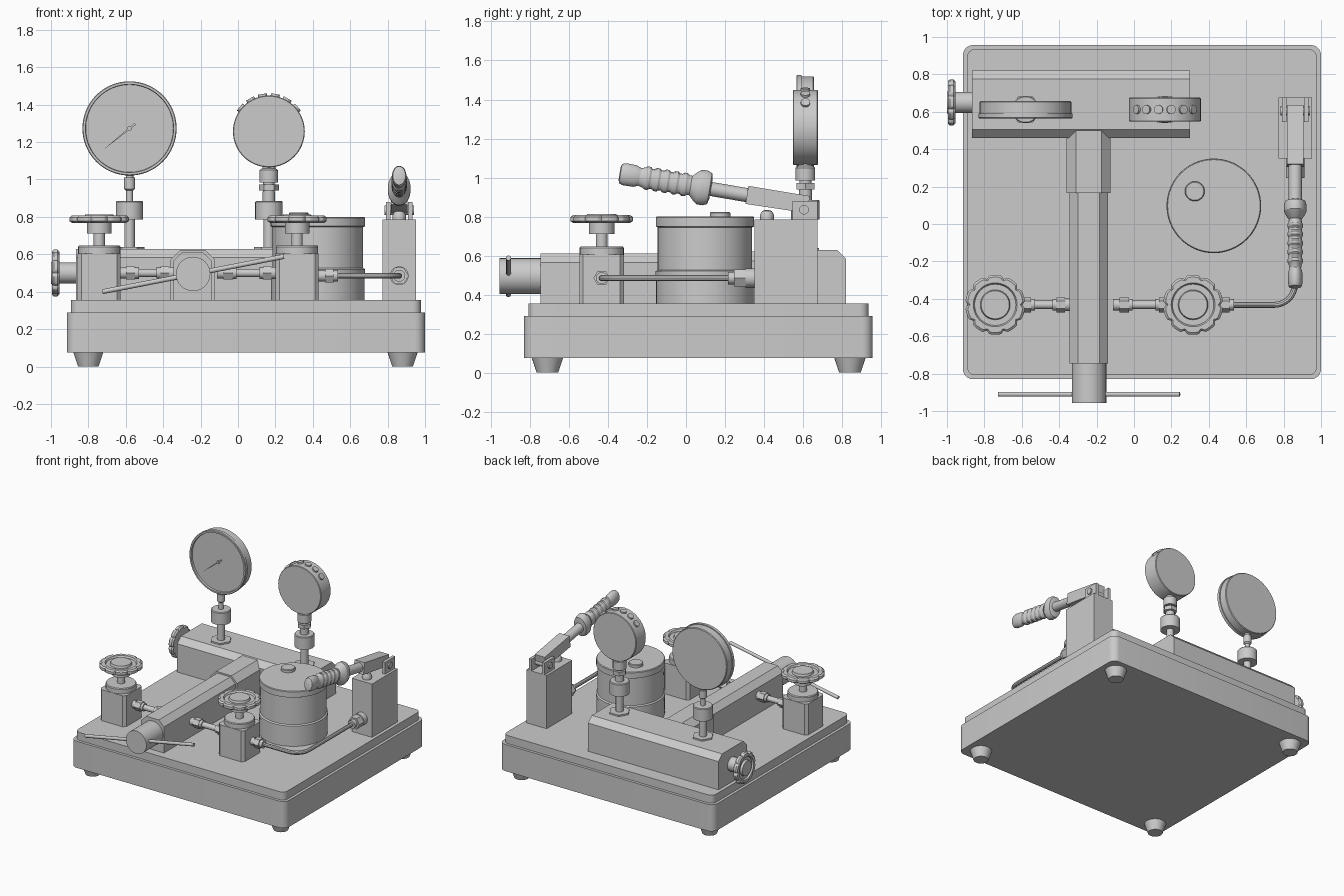
import bpy, bmesh
from math import sin, cos, pi, radians
from mathutils import Vector

if "Cube" in bpy.data.objects:
    bpy.data.objects.remove(bpy.data.objects["Cube"])


def add(name, bm, loc=(0, 0, 0), axis=(0, 0, 1)):
    bmesh.ops.recalc_face_normals(bm, faces=bm.faces)
    me = bpy.data.meshes.new(name)
    bm.to_mesh(me)
    bm.free()
    ob = bpy.data.objects.new(name, me)
    bpy.context.collection.objects.link(ob)
    ob.location = loc
    if tuple(axis) != (0, 0, 1):
        ob.rotation_mode = 'QUATERNION'
        ob.rotation_quaternion = Vector(axis).to_track_quat('Z', 'Y')
    return ob


def loft(name, rings, loc=(0, 0, 0), axis=(0, 0, 1)):
    """Skin a list of point rings and cap both ends."""
    bm = bmesh.new()
    vs = [[bm.verts.new(p) for p in ring] for ring in rings]
    n = len(vs[0])
    for a, b in zip(vs, vs[1:]):
        for i in range(n):
            bm.faces.new((a[i], a[(i + 1) % n], b[(i + 1) % n], b[i]))
    bm.faces.new(vs[0][::-1])
    bm.faces.new(vs[-1])
    return add(name, bm, loc, axis)


def lathe(name, profile, loc, axis=(0, 0, 1), seg=32, mod=lambda r, a: r):
    """Spin (radius, height) pairs around the axis."""
    angs = [2 * pi * i / seg for i in range(seg)]
    return loft(name, [[(mod(r, a) * cos(a), mod(r, a) * sin(a), h) for a in angs]
                       for r, h in profile], loc, axis)


def cyl(name, r, p, q, seg=32):
    d = Vector(q) - Vector(p)
    return lathe(name, [(r, 0), (r, d.length)], p, d.normalized(), seg)


def prism(name, pts, axis, lo, hi):
    """Extrude a 2D outline along x, y or z."""
    f = {'x': lambda u, v, w: (w, u, v), 'y': lambda u, v, w: (u, w, v),
         'z': lambda u, v, w: (u, v, w)}[axis]
    return loft(name, [[f(u, v, w) for u, v in pts] for w in (lo, hi)])


def round_rect(x0, x1, y0, y1, r, n):
    pts = []
    for k, (cx, cy) in enumerate(((x1 - r, y1 - r), (x0 + r, y1 - r),
                                  (x0 + r, y0 + r), (x1 - r, y0 + r))):
        for i in range(n + 1):
            a = pi / 2 * (k + i / n)
            pts.append((cx + r * cos(a), cy + r * sin(a)))
    return pts


def arched(a, b, z0, z1, c):
    return [(a, z0), (b, z0), (b, z1 - c), (b - c, z1), (a + c, z1), (a, z1 - c)]


def box(name, x0, x1, y0, y1, z0, z1):
    return prism(name, [(x0, y0), (x1, y0), (x1, y1), (x0, y1)], 'z', z0, z1)


def handwheel(name, r, loc, axis):
    """Scalloped wheel with a recessed web and raised hub."""
    notch = lambda q, a: q * (1 - 0.09 * max(0, cos(10 * a)) ** 3) if q > 0.85 * r else q
    k = r / 0.16
    lathe(name, [(q * k, h) for q, h in
                 ((.06, 0), (.145, 0), (.16, .01), (.16, .03), (.148, .04), (.117, .04),
                  (.11, .027), (.08, .027), (.075, .045), (.05, .045))],
          loc, axis, 120, notch)


# base and feet
for nm, d, z0, z1 in (('base', 0, .075, .29), ('base_top', .022, .29, .355)):
    prism(nm, round_rect(-.915 + d, 1 - d, -.83 + d, .957 - d, .055 - d / 2, 6), 'z', z0, z1)
for x in (-.80, .88):
    for y in (-.71, .84):
        lathe('foot', [(.055, 0), (.08, .075)], (x, y, 0))

# T-shaped body
prism('cross_body', arched(.46, .82, .355, .628, .045), 'x', -.865, .30)
prism('stem_body', arched(-.345, -.14, .355, .61, .045), 'y', -.745, .18)
prism('stem_neck', arched(-.36, -.125, .355, .622, .05), 'y', .165, .50)

# press screw with its turning bar
cyl('press_screw', .092, (-.24, -.957, .495), (-.24, -.72, .495))
cyl('turning_bar', .013, (-.725, -.91, .40), (.245, -.91, .588), 16)

# side handwheel
cyl('side_spindle', .056, (-.86, .65, .50), (-.965, .65, .50))
handwheel('side_handwheel', .125, (-.955, .65, .50), (-1, 0, 0))

# valves
for x in (-.742, .316):
    y = -.432
    prism('valve_block', round_rect(x - .115, x + .115, y - .115, y + .115, .02, 1),
          'z', .355, .605)
    lathe('valve_bonnet', [(.113, .60), (.113, .64), (.108, .647), (.03, .647), (.03, .71),
                           (.066, .71), (.066, .775)], (x, y, 0))
    handwheel('valve_handwheel', .16, (x, y, .767), (0, 0, 1))

# short links between valves and stem
for x0, x1 in ((-.635, -.34), (-.112, .21)):
    for a, b, r, s in ((x0, x1, .022, 24), (x0 + .035, x0 + .085, .04, 6),
                       (x0 + .085, x0 + .105, .031, 24), (x1 - .075, x1 - .03, .04, 6),
                       (x1 - .095, x1 - .075, .031, 24), (x1 - .03, x1, .033, 24),
                       (x0, x0 + .035, .03, 24)):
        cyl('link_fitting', r, (a, -.432, .50), (b, -.432, .50), s)

# bent pipe to the pump
cyl('pipe_nut', .042, (.465, -.432, .485), (.51, -.432, .485), 6)
cyl('pipe_sleeve', .03, (.42, -.432, .485), (.535, -.432, .485))
cu = bpy.data.curves.new('pump_pipe', 'CURVE')
cu.dimensions = '3D'
cu.bevel_depth = .016
cu.bevel_resolution = 3
path = [(.43, -.432)] + [(.75 + .11 * sin(t * pi / 16), -.322 - .11 * cos(t * pi / 16))
                         for t in range(9)] + [(.862, .36)]
sp = cu.splines.new('POLY')
sp.points.add(len(path) - 1)
for pt, (px, py) in zip(sp.points, path):
    pt.co = (px, py, .485, 1)
pipe = bpy.data.objects.new('pump_pipe', cu)
bpy.context.collection.objects.link(pipe)
cyl('pump_port_sleeve', .032, (.862, .215, .485), (.862, .27, .485))
cyl('pump_port_nut', .05, (.862, .245, .485), (.862, .305, .485), 6)
cyl('pump_port_collar', .05, (.862, .305, .485), (.862, .36, .485))

# reservoir
lathe('reservoir', [(.25, .355), (.25, .495), (.253, .495), (.253, .52), (.242, .527),
                    (.242, .745), (.252, .75), (.252, .795), (.247, .80)],
      (.427, .097, 0), seg=64)
lathe('reservoir_cap', [(.053, .80), (.053, .818), (.048, .823)], (.325, .175, 0))

# pump pillar, lugs, pin and bleed knob
X = .862
box('pump_pillar', X - .09, X + .09, .35, .675, .355, .785)
for s in (-1, 1):
    box('lever_lug', X + s * .058 - .012, X + s * .058 + .012, .545, .675, .78, .88)
cyl('lever_pin', .025, (X - .08, .605, .835), (X + .08, .605, .835), 12)
lathe('bleed_knob', [(.035, .785), (.035, .81), (.025, .828), (.01, .834)], (X, .415, 0), seg=20)

# lever arm, rod and flattened grip
prism('lever_arm', [(.305, .865), (.32, .957), (.635, .905), (.62, .818)], 'x', X - .045, X + .045)
d = Vector((0, -.986, .168))
p = Vector((X, .33, .907))
cyl('lever_rod', .036, p, p + d * .25)
grip = [(.05, .205), (.08, .212), (.09, .235), (.09, .265), (.075, .285), (.05, .31)]
for i in range(5):
    h = .325 + i * .048
    grip += [(.052, h), (.06, h + .01), (.06, h + .026), (.052, h + .036)]
grip += [(.046, .575), (.056, .60), (.057, .655), (.05, .675), (.03, .68)]
g = lathe('lever_grip', grip, p, d)
g.scale = (.68, 1, 1)  # thinner across than along the lever's plane

# gauge posts
GY = .612
for x in (-.58, .165):
    lathe('post_flange', [(.08, .62), (.08, .64)], (x, GY, 0), seg=6)
    lathe('gauge_post', [(.028, .62), (.028, .785), (.073, .785), (.073, .88), (.068, .886)],
          (x, GY, 0))
lathe('dial_neck', [(.018, .88), (.018, .94), (.03, .95), (.03, 1.01), (.02, 1.01), (.02, 1.04)],
      (-.58, GY, 0), seg=20)
lathe('small_neck', [(.033, .88), (.033, .935), (.03, .935), (.03, .985), (.05, .985),
                     (.05, 1.05), (.035, 1.06), (.035, 1.08)], (.165, GY, 0))
lathe('small_neck_nut', [(.053, .94), (.053, .972)], (.165, GY, 0), seg=6)

# large dial gauge with rim and needle
lathe('dial_gauge', [(.24, -.045), (.245, -.04), (.245, .02), (.252, .02), (.252, .043),
                     (.248, .047), (.236, .047), (.234, .032)],
      (-.58, GY, 1.273), (0, -1, 0), 64)
n0, n1 = Vector((-.725, .573, 1.155)), Vector((-.55, .573, 1.297))
side = (n1 - n0).cross(Vector((0, 1, 0))).normalized()
outline = [n0, n1 + side * .006, n1 - side * .006]
prism('dial_needle', [(v.x, v.z) for v in outline], 'y', .57, .576)
cyl('needle_hub', .012, (-.58, .582, 1.273), (-.58, .567, 1.273), 16)

# small gauge with rim buttons
c = Vector((.165, GY, 1.257))
lathe('small_gauge', [(.188, -.064), (.192, -.06), (.192, .06), (.188, .064)], c, (0, -1, 0), 64)
for deg in (-50, -30, -10, 10, 30, 50):
    v = Vector((sin(radians(deg)), 0, cos(radians(deg))))
    cyl('rim_button', .024, c + v * .18, c + v * .203, 20)

# smooth shading with sharp edges kept
bpy.ops.object.select_all(action='DESELECT')
for ob in bpy.context.scene.objects:
    ob.select_set(True)
bpy.context.view_layer.objects.active = pipe
bpy.ops.object.convert(target='MESH')
bpy.ops.object.shade_smooth_by_angle(angle=radians(35))
